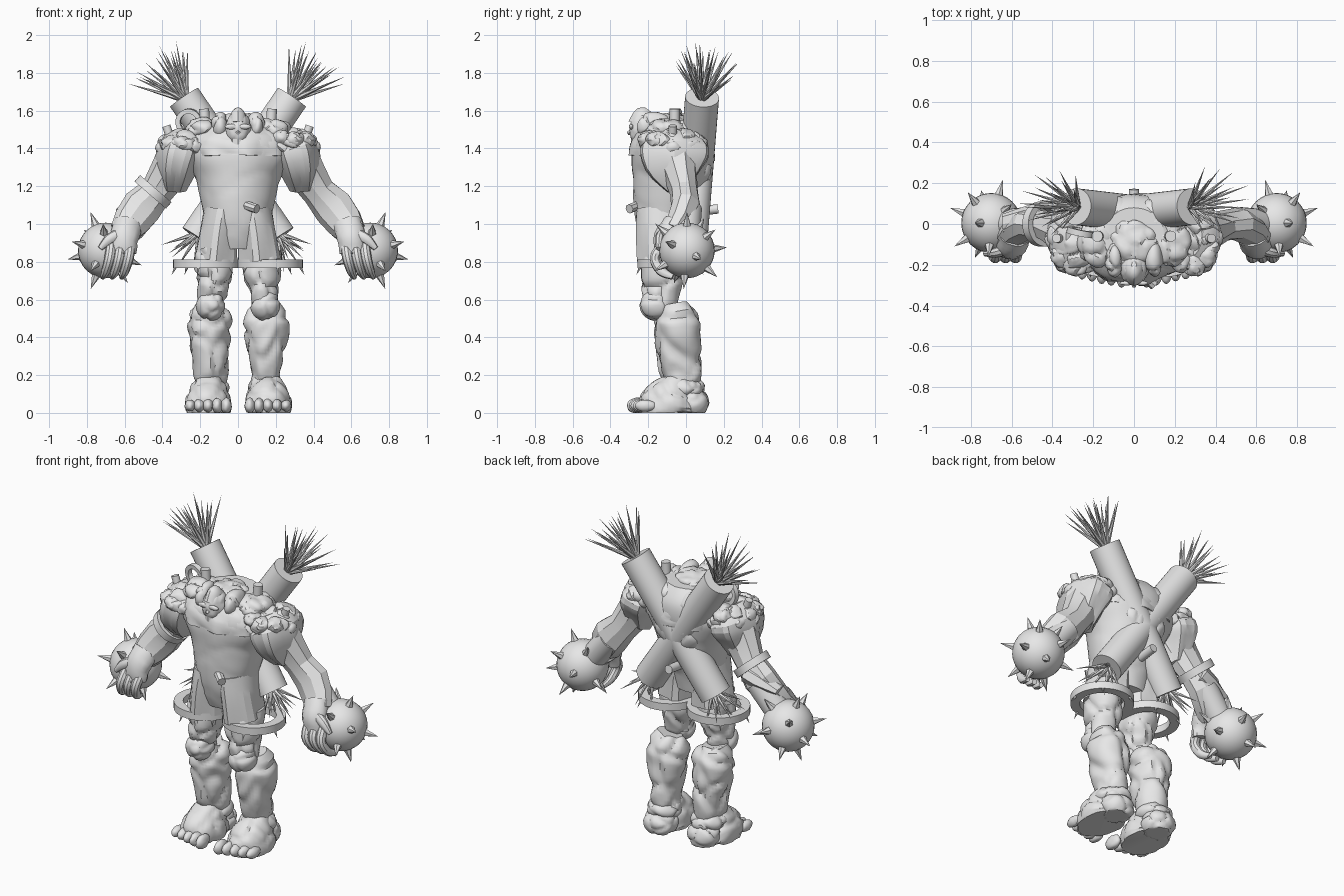
import bpy, bmesh, math, random
from mathutils import Vector, Matrix, noise

if "Cube" in bpy.data.objects:
    bpy.data.objects.remove(bpy.data.objects["Cube"])
random.seed(4)

stone = bpy.data.materials.new("pale_grey_stone")
stone.use_nodes = True
GREY = (0.8, 0.8, 0.8, 1)
stone.diffuse_color = GREY
stone.node_tree.nodes["Principled BSDF"].inputs["Base Color"].default_value = GREY


def finish(name, bm, angle=35):
    bmesh.ops.recalc_face_normals(bm, faces=bm.faces)
    mesh = bpy.data.meshes.new(name)
    bm.to_mesh(mesh)
    bm.free()
    mesh.materials.append(stone)
    ob = bpy.data.objects.new(name, mesh)
    bpy.context.collection.objects.link(ob)
    bpy.context.view_layer.objects.active = ob
    bpy.ops.object.select_all(action='DESELECT')
    ob.select_set(True)
    bpy.ops.object.shade_smooth_by_angle(angle=math.radians(angle))
    return ob


def crack(bm, amount, freq):
    """Raise rounded plates with grooves between them."""
    bm.normal_update()
    moves = []
    for v in bm.verts:
        d = noise.voronoi(v.co * freq)[0]
        plate = min(d[1] - d[0], 0.25) / 0.25
        bump = noise.noise(v.co * freq * 2) * 0.4
        moves.append(v.normal * amount * (plate - 0.7 + bump))
    for v, m in zip(bm.verts, moves):
        v.co += m
        v.co.z = max(v.co.z, 0)


def loft(name, sections, sides=40, steps=6, amount=0, freq=9, angle=35, ripple=None):
    """Skin rings (x, y, z, rx, ry) along a smooth path."""
    rows, n = [], len(sections)
    for i in range(n - 1):
        p = [sections[min(max(i + k, 0), n - 1)] for k in (-1, 0, 1, 2)]
        for j in range(steps + (i == n - 2)):
            t = j / steps
            rows.append([0.5 * (2 * b + (c - a) * t + (2 * a - 5 * b + 4 * c - d) * t * t
                                + (3 * b - a - 3 * c + d) * t ** 3) for a, b, c, d in zip(*p)])
    bm, rings = bmesh.new(), []
    for i, r in enumerate(rows):
        tangent = Vector(rows[min(i + 1, len(rows) - 1)][:3]) - Vector(rows[max(i - 1, 0)][:3])
        u = Vector((0, 1, 0)).cross(tangent).normalized()
        w = tangent.cross(u).normalized()
        ring = []
        for k in range(sides):
            a = math.tau * k / sides
            f = 1 + (ripple(a, i / len(rows)) if ripple else 0)
            ring.append(bm.verts.new(Vector(r[:3]) + f * (u * r[3] * math.cos(a) + w * r[4] * math.sin(a))))
        rings.append(ring)
    for a, b in zip(rings, rings[1:]):
        for k in range(sides):
            bm.faces.new((a[k], a[k - 1], b[k - 1], b[k]))
    bm.faces.new(rings[0])
    bm.faces.new(rings[-1])
    if amount:
        bmesh.ops.recalc_face_normals(bm, faces=bm.faces)
        crack(bm, amount, freq)
    return finish(name, bm, angle)


def rock(name, loc, size, amount=0.012, freq=9, detail=4):
    bm = bmesh.new()
    bmesh.ops.create_icosphere(bm, subdivisions=detail, radius=1,
                               matrix=Matrix.Translation(loc) @ Matrix.Diagonal((*size, 1)))
    crack(bm, amount, freq)
    return finish(name, bm)


def cone(bm, a, b, r1, r2=0.0, sides=8):
    a, b = Vector(a), Vector(b)
    turn = (b - a).to_track_quat('Z', 'Y').to_matrix().to_4x4()
    bmesh.ops.create_cone(bm, cap_ends=True, segments=sides, radius1=r1, radius2=r2,
                          depth=(b - a).length, matrix=Matrix.Translation((a + b) / 2) @ turn)


def rod(name, a, b, r, sides=24):
    bm = bmesh.new()
    cone(bm, a, b, r, r, sides)
    return finish(name, bm)


def band(name, loc, axis, outer, inner, height):
    """Flat ring with a rectangular section."""
    bm, n = bmesh.new(), 40
    turn = Vector(axis).to_track_quat('Z', 'Y')
    corners = ((outer, -height), (outer, height), (inner, height), (inner, -height))
    loops = [[bm.verts.new(Vector(loc) + turn @ Vector((r * math.cos(math.tau * k / n),
              r * math.sin(math.tau * k / n), h / 2))) for k in range(n)] for r, h in corners]
    for i in range(4):
        a, b = loops[i - 1], loops[i]
        for k in range(n):
            bm.faces.new((a[k - 1], a[k], b[k], b[k - 1]))
    return finish(name, bm)


def spike_fan(name, loc, axis, count, spread, length):
    bm, turn = bmesh.new(), Vector(axis).to_track_quat('Z', 'Y')
    for k in range(count):
        tilt, spin = math.radians(spread) * math.sqrt((k + 0.5) / count), k * 2.4
        way = turn @ Vector((math.sin(tilt) * math.cos(spin), math.sin(tilt) * math.sin(spin), math.cos(tilt)))
        cone(bm, loc, Vector(loc) + way * length * random.uniform(0.8, 1), 0.016, 0, 6)
    return finish(name, bm, 20)


# Torso and pointed collar
loft("torso", [(0, -.1, .88, .15, .12), (0, -.11, 1.0, .17, .155), (0, -.1, 1.12, .195, .18),
               (0, -.08, 1.25, .23, .205), (0, -.07, 1.38, .3, .215), (0, -.06, 1.47, .26, .2),
               (0, -.06, 1.55, .15, .14)], amount=.004, freq=5)
loft("collar", [(0, -.075, 1.35, .28, .222), (0, -.07, 1.42, .29, .215), (0, -.06, 1.51, .2, .17)],
     sides=72, ripple=lambda a, t: 0.04 * math.cos(9 * a) * (1 - t), amount=.006, freq=10)
rod("belly_peg", (.04, -.25, 1.1), (.1, -.3, 1.08), .025, 8)
rod("back_peg", (0, .0, 1.06), (0, .17, 1.08), .025)

# Head set low between stone hood lumps
rock("head", (0, -.22, 1.5), (.07, .08, .095), .005, 12)
loft("crest", [(0, -.225, 1.53, .05, .08), (0, -.215, 1.58, .04, .06), (0, -.2, 1.605, .012, .02)], 12, 4)
bm = bmesh.new()
cone(bm, (0, -.25, 1.5), (0, -.31, 1.48), .03, .008, 4)
finish("nose", bm)
rod("jaw", (0, -.24, 1.42), (0, -.24, 1.45), .05, 10)
rock("hood", (0, -.09, 1.53), (.12, .12, .06), .015, 9)

for s, side in ((1, "left"), (-1, "right")):
    # Brow, hood and upper back lumps
    rock(side + "_brow", (s * .035, -.29, 1.515), (.035, .012, .015), .002, 20, 3)
    rock(side + "_hood_lump", (s * .095, -.17, 1.52), (.045, .09, .07))
    rock(side + "_back_lump", (s * .1, .03, 1.43), (.13, .11, .12), .015, 7)
    rock(side + "_spine_lump", (s * .06, .06, 1.3), (.09, .08, .12), .01, 7)
    rock(side + "_neck_lump", (s * .18, -.09, 1.5), (.1, .12, .06), .015)

    # Shoulder cape with folded hanging points, under a rocky pad
    loft(side + "_shoulder_cape", [(s * .34, -.04, 1.18, .06, .06), (s * .325, -.06, 1.3, .105, .16),
         (s * .3, -.06, 1.4, .12, .185), (s * .27, -.06, 1.47, .07, .1)], 24, 3,
         ripple=lambda a, t: 0.1 * math.cos(6 * a) * (1 - t), angle=20)
    rock(side + "_shoulder_pad", (s * .28, -.07, 1.425), (.135, .175, .08), .025, 9, 5)
    for k in range(9):
        a = k * math.tau / 9
        rock(side + "_shoulder_stone", (s * (.28 + .1 * math.cos(a)), -.07 + .13 * math.sin(a),
             1.42 + random.uniform(-.03, .04)), (.055, .06, .045), .01, 14, 3)
    rod(side + "_inner_shoulder_peg", (s * .17, -.06, 1.46), (s * .18, -.06, 1.61), .027)
    rod(side + "_outer_shoulder_peg", (s * .34, -.07, 1.4), (s * .38, -.07, 1.52), .022)

    # Angular arm, with a round cuff on the forearm
    loft(side + "_arm", [(s * .31, -.05, 1.36, .12, .12), (s * .37, -.03, 1.26, .105, .09),
         (s * .43, -.01, 1.17, .09, .075), (s * .505, .0, 1.09, .11, .08),
         (s * .565, -.03, 1.01, .1, .075), (s * .61, -.07, .95, .075, .06)], 9, 1, angle=18)
    rod(side + "_wrist_cuff", (s * .5, .01, 1.08), (s * .61, .0, .95), .075)

    # Hand gripping the inner front of the ball
    loft(side + "_palm", [(s * .58, -.06, 1.0, .08, .06), (s * .6, -.11, .93, .075, .06),
         (s * .61, -.125, .85, .07, .045)], 14, 4, amount=.006, freq=12)
    for k in range(3):
        x = .57 + .05 * k
        loft(side + "_finger", [(s * x, -.12, .89, .028, .03), (s * (x + .01), -.165, .82, .028, .028),
             (s * (x + .03), -.13, .75, .024, .026), (s * (x + .045), -.07, .72, .014, .016)], 10, 4)
    loft(side + "_thumb", [(s * .62, -.12, .95, .03, .03), (s * .68, -.14, .92, .028, .026),
         (s * .73, -.145, .87, .014, .014)], 10, 4)

    # Spiked ball
    centre = Vector((s * .7, .005, .86))
    bm = bmesh.new()
    bmesh.ops.create_uvsphere(bm, u_segments=32, v_segments=16, radius=.147, matrix=Matrix.Translation(centre))
    finish(side + "_ball", bm)
    bm = bmesh.new()
    for k in range(14):
        h, a = 1 - (k + .5) / 7, k * 2.4
        way = Vector((s * math.cos(a) * math.sqrt(1 - h * h), math.sin(a) * math.sqrt(1 - h * h), h))
        cone(bm, centre + way * .13, centre + way * .22, .027, 0, 6)
    finish(side + "_ball_spikes", bm, 20)

    # Crossed back tube with bristling spikes at both ends
    top, bottom = Vector((s * .285, .085, 1.67)), Vector((s * -.22, .025, .93))
    rod(side + "_back_tube", top, bottom, .09, 32)
    axis = (top - bottom).normalized()
    spike_fan(side + "_upper_spikes", top - axis * .02, axis + Vector((0, .05, 0)), 24, 40, .33)
    spike_fan(side + "_lower_spikes", bottom + axis * .03, -axis, 11, 50, .22)

    # Pleated shorts and hip ring
    loft(side + "_shorts", [(s * .08, -.11, 1.07, .1, .15), (s * .1, -.115, .95, .1, .145),
         (s * .115, -.11, .81, .11, .14)], 20, 3,
         ripple=lambda a, t: 0.1 * math.cos(5 * a + 1) * t, angle=20)
    band(side + "_hip_ring", (s * .165, -.08, .79), (0, 0, 1), .178, .125, .045)
    bm = bmesh.new()
    for k in range(5):
        a = -2.4 + k * 1.1
        hub = Vector((s * (.165 + .16 * math.cos(a)), -.08 + .16 * math.sin(a), .79))
        cone(bm, hub, hub + Vector((s * .03 * math.cos(a), .03 * math.sin(a), -.06)), .012, 0, 6)
    finish(side + "_hip_ring_spikes", bm, 20)

    # Stone leg: thigh, knee, shin and ankle
    loft(side + "_thigh", [(s * .125, -.11, .86, .1, .12), (s * .125, -.12, .75, .1, .115),
         (s * .135, -.13, .66, .08, .1), (s * .14, -.13, .57, .065, .08)], amount=.018, freq=7)
    rock(side + "_knee", (s * .145, -.16, .57), (.075, .085, .08), .01, 8)
    loft(side + "_shin", [(s * .145, -.06, .57, .075, .07), (s * .15, -.05, .5, .112, .118),
         (s * .15, -.045, .4, .112, .122), (s * .145, -.035, .28, .092, .11),
         (s * .15, -.02, .14, .082, .09)], amount=.02, freq=5.5)
    rock(side + "_ankle", (s * .15, -.01, .13), (.1, .11, .06), .012, 8)

    # Foot and toes
    rock(side + "_heel", (s * .15, .03, .055), (.1, .09, .085), .01)
    loft(side + "_instep", [(s * .15, -.04, .17, .075, .07), (s * .155, -.07, .1, .11, .13),
         (s * .16, -.09, .04, .122, .16), (s * .16, -.09, 0, .115, .15)], amount=.012, freq=8)
    for k in range(5):
        reach = -.255 + .01 * k
        rock(side + "_toe", (s * (.062 + .048 * k), reach, .038), (.028, .058, .043 - .003 * k), .003, 16, 3)

# Plate, arm band and shoulder hook on the right only
loft("right_elbow_plate", [(-.44, .02, 1.13, .06, .08), (-.52, .01, 1.1, .06, .08),
     (-.64, .0, 1.06, .02, .05)], 8, 1, angle=15)
band("right_arm_band", (-.45, .0, 1.17), (-.65, 0, -.75), .11, .08, .045)
band("right_shoulder_hook", (-.26, -.04, 1.54), (.2, 1, .1), .07, .045, .03)
